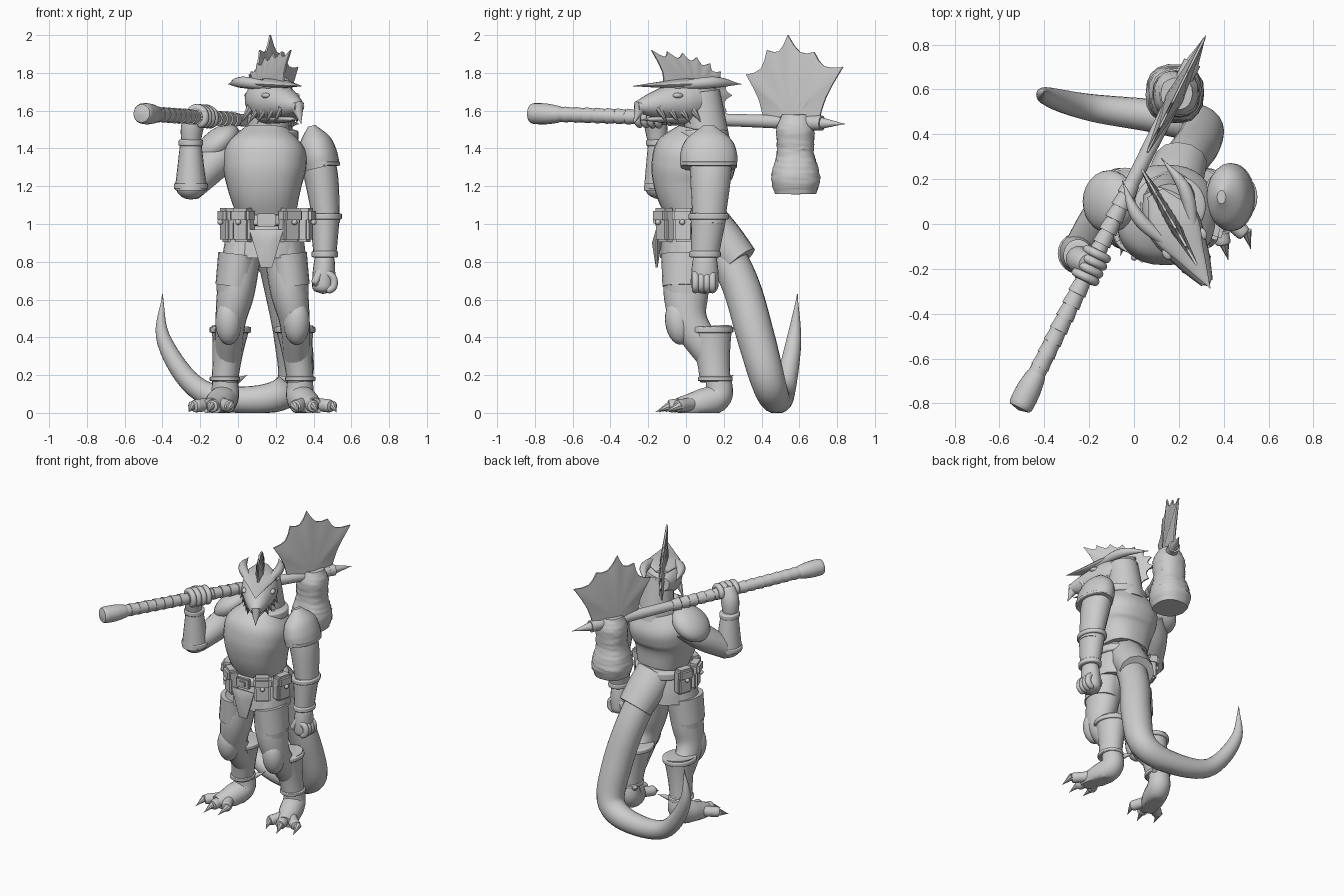
import bpy, bmesh, math, random
from mathutils import Vector, Matrix

random.seed(4)
cube = bpy.data.objects.get("Cube")
if cube:
    bpy.data.objects.remove(cube)

grey = bpy.data.materials.new("plain_grey")
grey.use_nodes = True
grey.diffuse_color = (.6, .6, .6, 1)
grey.node_tree.nodes["Principled BSDF"].inputs["Base Color"].default_value = grey.diffuse_color
FORWARD, UP = Vector((0, 1, 0)), Vector((0, 0, 1))
SIDES = (("left", 1), ("right", -1))
parts = []


def finish(name, bm):
    bmesh.ops.recalc_face_normals(bm, faces=bm.faces)
    mesh = bpy.data.meshes.new(name)
    bm.to_mesh(mesh)
    bm.free()
    mesh.materials.append(grey)
    part = bpy.data.objects.new(name, mesh)
    bpy.context.collection.objects.link(part)
    parts.append(part)


def spline(keys, t):
    """Smooth curve through numbers or vectors, with t running from start to end."""
    place = t * (len(keys) - 1)
    i = min(int(place), len(keys) - 2)
    f = place - i
    b, c = keys[i], keys[i + 1]
    a = keys[i - 1] if i else b * 2 - c
    d = keys[i + 2] if i + 2 < len(keys) else c * 2 - b
    return b + (c - a) * (f / 2) + (a * 2 - b * 5 + c * 4 - d) * (f * f / 2) + ((b - c) * 3 + d - a) * (f ** 3 / 2)


def sweep(name, path, radii, flat=1, ref=FORWARD, sides=20, power=2, rounding=0, rough=0):
    """Tube along a path; flat scales its depth, rounding closes its ends softly."""
    path = [Vector(p) for p in path]
    steps = 6 * max(len(path), len(radii), 3)
    centres = [spline(path, i / steps) for i in range(steps + 1)]
    bm = bmesh.new()
    rings = []
    for i, centre in enumerate(centres):
        along = (centres[min(i + 1, steps)] - centres[max(i - 1, 0)]).normalized()
        across = ref.cross(along).normalized()
        depth = along.cross(across) * flat
        radius = spline(radii, i / steps)
        if rounding:
            radius *= math.sqrt(1 - abs(2 * i / steps - 1) ** rounding)
        ring = []
        for k in range(sides):
            angle = math.tau * k / sides
            c, s = (math.copysign(abs(w) ** (2 / power), w) for w in (math.cos(angle), math.sin(angle)))
            size = max(radius, .002) * (1 + random.uniform(-rough, rough))
            point = centre + (across * c + depth * s) * size
            point.z = max(point.z, 0)
            ring.append(bm.verts.new(point))
        rings.append(ring)
    for low, high in zip(rings, rings[1:]):
        for k in range(sides):
            bm.faces.new((low[k], low[k - 1], high[k - 1], high[k]))
    bm.faces.new(rings[0])
    bm.faces.new(rings[-1])
    finish(name, bm)


def band(name, centre, radius, height, flat=1):
    half = UP * height / 2
    sweep(name, [Vector(centre) - half, Vector(centre) + half], [radius, radius], flat, sides=32, rounding=8)


def fin(name, tips, hub, thick, origin, along, scallop=0):
    """Upright blade, thick at the hub and thin at a rim scalloped between its tips."""
    tips = [Vector(p) for p in tips]
    hub, origin, along = Vector(hub), Vector(origin), Vector(along)
    side = along.cross(UP).normalized()
    rim = []
    for a, b in zip(tips, tips[1:] + tips[:1]):
        for k in range(4):
            edge = a.lerp(b, k / 4)
            rim.append(edge.lerp(hub, scallop * math.sin(math.pi * k / 4)))
    bm = bmesh.new()

    def vert(p, offset):
        return bm.verts.new(origin + along * p.x + UP * p.y + side * offset)
    front, back = ([vert(p, offset) for p in rim] for offset in (.005, -.005))
    near, far = vert(hub, thick), vert(hub, -thick)
    for k in range(len(rim)):
        bm.faces.new((near, front[k - 1], front[k]))
        bm.faces.new((far, back[k], back[k - 1]))
        bm.faces.new((front[k - 1], back[k - 1], back[k], front[k]))
    finish(name, bm)


def ball(name, centre, size, tilt=0, axis="Y"):
    bm = bmesh.new()
    bmesh.ops.create_uvsphere(bm, u_segments=24, v_segments=14, radius=1)
    turn = Matrix.Rotation(math.radians(tilt), 4, axis)
    bm.transform(Matrix.Translation(centre) @ turn @ Matrix.Diagonal((*size, 1)))
    finish(name, bm)


def block(name, centre, size, turn=0):
    bm = bmesh.new()
    bmesh.ops.create_cube(bm, size=1, matrix=Matrix.Diagonal((*size, 1)))
    bmesh.ops.bevel(bm, geom=bm.edges[:], offset=min(size) / 5, segments=2, affect="EDGES")
    bm.transform(Matrix.Translation(centre) @ Matrix.Rotation(turn, 4, "Z"))
    finish(name, bm)


def curl_fingers(label, knuckles, across):
    """Closed fingers, each curled around its own centre."""
    for k, centre in enumerate(knuckles):
        curl = [centre + (across * math.sin(a) + UP * math.cos(a)) * .05 for a in range(-2, 4)]
        sweep(f"{label}_finger_{k}", curl, [.02, .02], sides=10, rounding=12)


# Torso armour, collar and neck
sweep("breastplate", [(.15, .05, 1.06), (.14, .03, 1.25), (.15, .08, 1.5)],
      [.16, .18, .2, .22, .21, .12], sides=32, power=2.4)
band("collar", (.16, .08, 1.47), .16, .07, .9)
sweep("neck", [(.16, .12, 1.4), (.16, .08, 1.7)], [.12, .1])


# Head turned toward its left: side, backward and height become a point
def face(side, back, z):
    return Vector((.175 + side * .87 - back / 2, side / 2 + back * .87, z))


sweep("skull", [face(0, .18, 1.67), face(0, -.3, 1.62)], [.05, .11, .12, .1, .07, .03], .95, UP)
sweep("brow_ridge", [face(0, -.33, 1.73), face(0, .16, 1.75)], [0, .06, .11, .04], .25, UP)
sweep("beak_hook", [face(0, -.27, 1.63), face(0, -.32, 1.53)], [.04, 0])
sweep("lower_jaw", [face(0, .02, 1.57), face(0, -.28, 1.55)], [.08, .05, 0], .5, UP)
for label, s in SIDES:
    sweep(label + "_horn", [face(s * .05, -.1, 1.73), face(s * .12, .1, 1.75), face(s * .1, .28, 1.74)],
          [.02, .03, 0], ref=UP, sides=12)
    ball(label + "_eye", face(s * .09, -.1, 1.68), (.02, .03, .015), 30, "Z")
    for k in range(5):
        back, width = k * .06 - .2, k * .012 + .05
        sweep(f"{label}_cheek_spike_{k}", [face(s * width, back, 1.62), face(s * width * 1.4, back + .05, 1.53)],
              [.025, 0], ref=UP, sides=8)
ridge = [Vector(p) for p in ((-.21, 1.92), (0, 1.9), (.18, 1.83), (.28, 1.7), (.2, 1.5))]
fin("head_crest", [spline(ridge, k / 9) for k in range(10)] + [(-.14, 1.72)], (.05, 1.7), .035,
    (.175, 0, 0), (-.5, .87, 0), .15)

# Left arm, hanging with a closed fist
sweep("left_pauldron", [(.44, .12, 1.3), (.39, .12, 1.52)], [.1, .1, .08, .02], 1.5)
band("left_pauldron_rim", (.44, .12, 1.32), .1, .03, 1.5)
sweep("left_upper_arm", [(.4, .13, 1.4), (.44, .13, 1.25), (.47, .12, 1)], [.09, .09, .07], 1.2)
sweep("left_bracer", [(.46, .12, 1.05), (.46, .1, .83)], [.08, .07, .06], 1.2)
band("left_elbow_cuff", (.46, .12, 1.04), .09, .04, 1.2)
band("left_wrist_cuff", (.46, .1, .84), .07, .04, 1.2)
sweep("left_hand", [(.46, .1, .85), (.45, .1, .63)], [.05, .06, .06], 1.2, rounding=8)
curl_fingers("left", [Vector((.46, .05 + k * .03, .69)) for k in range(4)], Vector((1, 0, 0)))
sweep("left_thumb", [(.45, .06, .77), (.4, .04, .68)], [.025, .02], sides=10, rounding=8)

# Right arm, raised to hold the weapon
ball("right_pauldron", (-.11, .1, 1.42), (.14, .14, .08), -40)
sweep("right_upper_arm", [(-.06, .1, 1.4), (-.15, .02, 1.3), (-.25, -.12, 1.19)], [.1, .09, .07])
ball("right_elbow", (-.25, -.13, 1.2), (.08, .09, .07))
sweep("right_bracer", [(-.25, -.13, 1.18), (-.25, -.14, 1.44)], [.085, .07, .055], 1.1)
band("right_elbow_cuff", (-.25, -.13, 1.2), .09, .04)
band("right_wrist_cuff", (-.25, -.14, 1.43), .065, .04, 1.1)
sweep("right_hand", [(-.25, -.15, 1.42), (-.24, -.16, 1.52), (-.2, -.18, 1.61)], [.05, .06, .05], rounding=12)


# Weapon shaft: a point on its axis for each depth
def shaft(y):
    return Vector((y / 2 - .1, y, 1.558 - y / 30))


curl_fingers("right", [shaft(k * .034 - .235) for k in range(4)], Vector((.9, -.45, 0)))
sweep("weapon_shaft", [shaft(-.75), shaft(.72)], [.04, .035, .033, .04], ref=UP)
sweep("weapon_butt", [shaft(-.83), shaft(-.65)], [.055, .055, .04], ref=UP, rounding=12)
sweep("weapon_point", [shaft(.68), shaft(.84)], [.04, 0], ref=UP)
for k in range(15):
    y = k * .055 - .64
    sweep(f"grip_wrap_{k}", [shaft(y), shaft(y + .05)], [.042, .036], ref=UP, sides=16)

# Winged axe blade with ribs, and the heavy hammer below it
wing = [(.41, 1.54), (.32, 1.79), (.43, 1.92), (.54, 2), (.68, 1.91), (.83, 1.83), (.7, 1.53)]
fin("axe_blade", wing, (.56, 1.58), .04, (-.1, 0, 0), (.5, 1, 0), .12)
root = shaft(.56)
for k, (y, z) in enumerate(wing[1:-1]):
    tip = Vector((shaft(y).x, y, z))
    sweep(f"blade_rib_{k}", [root, root.lerp(tip, .5) + UP * .02, tip], [.036, .022, .004], sides=10)
sweep("hammer_head", [(.19, .58, 1.58), (.18, .58, 1.16)], [.07, .1, .1, .1, .12, .13, .11],
      sides=18, power=2.4, rough=.03)

# Hips, belt, pouches and loincloth
hips = Vector((.15, .04, 1.02))
sweep("skirt", [hips + UP * .06, hips - UP * .2], [.15, .18, .2, .21], .85, sides=12)
band("belt", hips, .19, .07, .95)
block("belt_buckle", (.15, -.15, 1.02), (.1, .03, .07))
block("buckle_plate", (.15, -.165, 1.02), (.05, .02, .035))
for k, degrees in enumerate((-110, -70, -35, 35, 75)):
    a = math.radians(degrees)
    outward = Vector((math.sin(a), -math.cos(a), 0))
    spot = hips + outward * .18 + Vector((outward.x * .03, 0, -.035))
    block(f"pouch_{k}", spot, (.11, .07, .16), a)
    block(f"pouch_flap_{k}", spot + outward * .01 + UP * .06, (.12, .08, .08), a)
    ball(f"pouch_button_{k}", spot + outward * .05 + UP * .025, (.015, .015, .015))
fin("loincloth", [(.06, .97), (.24, .97), (.18, .77), (.12, .77)], (.15, .9), .025, (0, -.155, 0), (1, 0, 0))

# Legs, mirrored about the hip centre
for label, s in SIDES:
    def mirror(x, y, z):
        return Vector((.13 + s * x, y, z))

    def leg(part, path, radii, *shape, **options):
        sweep(f"{label}_{part}", [mirror(*p) for p in path], radii, *shape, **options)

    leg("leg", [(.1, .02, .9), (.14, 0, .65), (.17, .02, .48), (.18, .14, .3)], [.1, .1, .08, .07], 1.2)
    leg("upper_thigh_guard", [(.13, 0, .84), (.15, 0, .67)], [.105, .1], 1.25)
    leg("lower_thigh_guard", [(.15, 0, .69), (.16, 0, .57)], [.095, .08], 1.25)
    ball(label + "_knee_guard", mirror(.18, -.04, .48), (.07, .07, .12), 8, "X")
    leg("greave", [(.2, .155, .17), (.17, .13, .45)], [.07, .075, .085, .1], 1.15)
    band(label + "_ankle_rim", mirror(.2, .155, .18), .08, .03, 1.15)
    band(label + "_greave_rim", mirror(.17, .13, .44), .11, .04, 1.1)
    leg("spur", [(.14, .2, .17), (.08, .25, .2)], [.02, 0])
    leg("foot", [(.2, .17, .2), (.2, .17, .09), (.23, .08, .05), (.27, -.04, .03)], [.065, .075, .075, .05])
    for k, y in enumerate((-.08, -.1, -.05)):
        x = .17 + k * .1
        leg(f"toe_{k}", [(.24, .06, .05), (x, y, .035)], [.04, .035, .035], ref=UP, rounding=12)
        leg(f"claw_{k}", [(x, y + .02, .04), (x + .02, y - .06, .005)], [.025, 0], ref=UP, sides=8)

# Tail and the plate over its root
sweep("tail", [(.16, .12, 1), (.23, .28, .7), (.29, .37, .4), (.29, .44, .15), (.1, .48, .07), (-.2, .52, .12),
               (-.39, .57, .38), (-.4, .59, .63)], [.1, .1, .1, .09, .075, .06, .04, 0])
sweep("tail_root_guard", [(.16, .12, 1), (.21, .28, .8)], [.13, .13, .12], .9, sides=12)

bpy.ops.object.select_all(action="DESELECT")
for part in parts:
    part.select_set(True)
bpy.context.view_layer.objects.active = parts[0]
bpy.ops.object.shade_smooth_by_angle(angle=math.radians(38))
